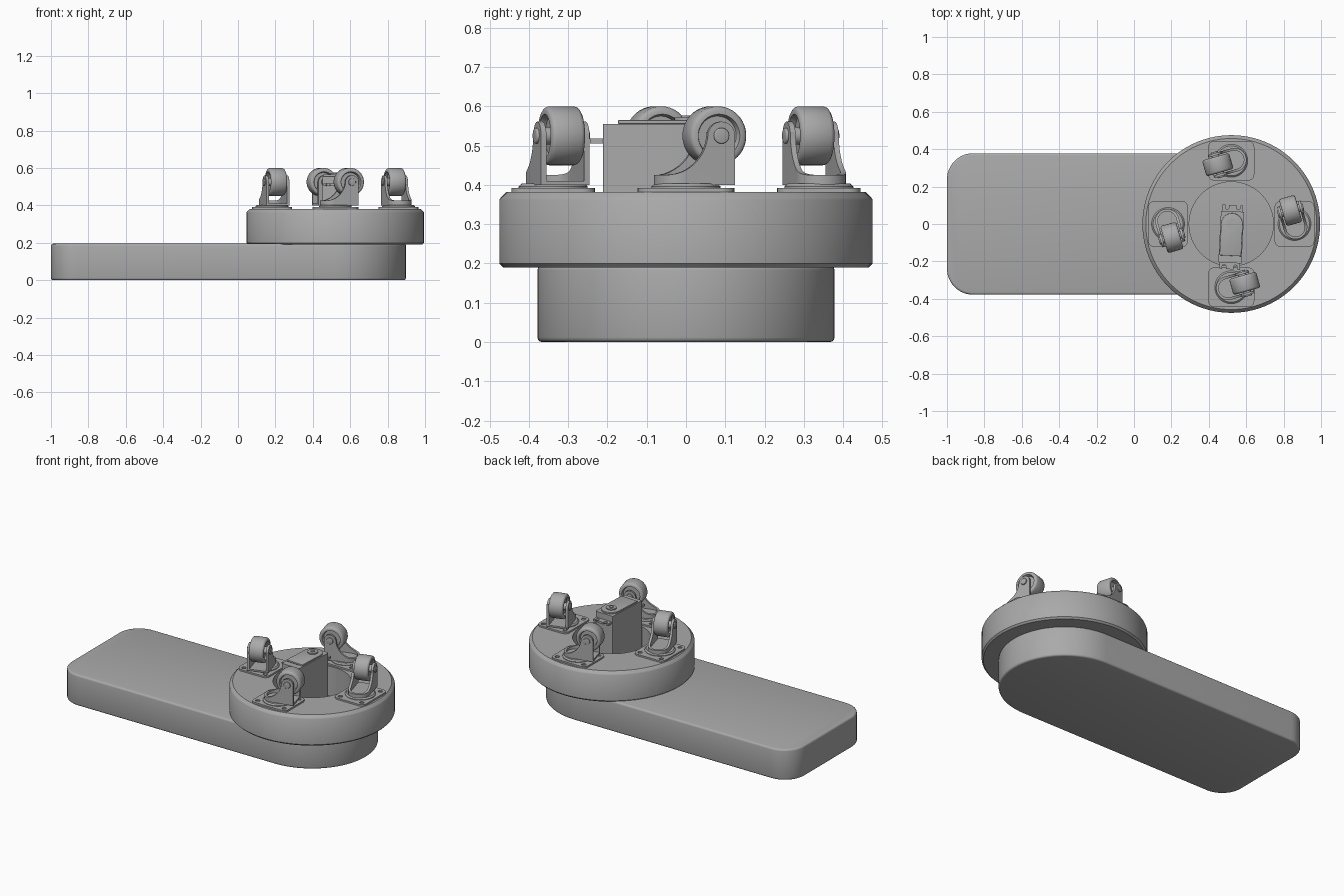
import bpy, bmesh
from math import pi, sin, cos, radians
from mathutils import Matrix

if "Cube" in bpy.data.objects:
    bpy.data.objects.remove(bpy.data.objects["Cube"])

gray = bpy.data.materials.new("plain gray")
gray.use_nodes = True
gray.diffuse_color = (0.4, 0.4, 0.4, 1)
gray.node_tree.nodes["Principled BSDF"].inputs["Base Color"].default_value = (0.4, 0.4, 0.4, 1)

T = Matrix.Translation
HUB_X = 0.52


def activate(ob):
    bpy.ops.object.select_all(action='DESELECT')
    ob.select_set(True)
    bpy.context.view_layer.objects.active = ob


def apply_mod(ob, kind, **settings):
    mod = ob.modifiers.new(kind, kind)
    for key, value in settings.items():
        setattr(mod, key, value)
    activate(ob)
    bpy.ops.object.modifier_apply(modifier=mod.name)


def finish(bm, name, bevel=0):
    bmesh.ops.recalc_face_normals(bm, faces=bm.faces)
    mesh = bpy.data.meshes.new(name)
    bm.to_mesh(mesh)
    bm.free()
    mesh.materials.append(gray)
    ob = bpy.data.objects.new(name, mesh)
    bpy.context.collection.objects.link(ob)
    if bevel:
        apply_mod(ob, 'BEVEL', width=bevel, segments=3, limit_method='ANGLE', angle_limit=radians(50))
    activate(ob)
    bpy.ops.object.shade_smooth_by_angle(angle=radians(35))
    return ob


def arc(cx, cy, r, a0, a1, n=12):
    """Points on an arc, angles in degrees."""
    return [(cx + r * cos(radians(a0 + (a1 - a0) * i / n)),
             cy + r * sin(radians(a0 + (a1 - a0) * i / n))) for i in range(n + 1)]


def rounded_rect(hx, hy, r):
    pts = []
    for i, (sx, sy) in enumerate([(1, 1), (-1, 1), (-1, -1), (1, -1)]):
        pts += arc(sx * (hx - r), sy * (hy - r), r, 90 * i, 90 * i + 90, 6)
    return pts


def prism(name, outline, z0, z1, bevel=0, matrix=None):
    """Extrude an xy outline from z0 to z1."""
    bm = bmesh.new()
    face = bm.faces.new([bm.verts.new((x, y, z0)) for x, y in outline])
    new = bmesh.ops.extrude_face_region(bm, geom=[face])["geom"]
    bmesh.ops.translate(bm, vec=(0, 0, z1 - z0), verts=[v for v in new if isinstance(v, bmesh.types.BMVert)])
    if matrix:
        bm.transform(matrix)
    return finish(bm, name, bevel)


def lathe(name, profile, steps, matrix=None):
    """Spin a closed (radius, z) profile about z."""
    bm = bmesh.new()
    verts = [bm.verts.new((r, 0, z)) for r, z in profile]
    edges = [bm.edges.new((verts[i - 1], verts[i])) for i in range(len(verts))]
    bmesh.ops.spin(bm, geom=verts + edges, axis=(0, 0, 1), cent=(0, 0, 0),
                   angle=2 * pi, steps=steps, use_merge=True)
    bmesh.ops.remove_doubles(bm, verts=bm.verts, dist=1e-5)
    if matrix:
        bm.transform(matrix)
    return finish(bm, name)


def boolean(ob, other, operation):
    apply_mod(ob, 'BOOLEAN', object=other, operation=operation, solver='EXACT')
    bpy.data.objects.remove(other)


# Long base with a round end
base = (arc(HUB_X, 0, 0.378, -90, 90, 48)
        + arc(-0.86, 0.238, 0.14, 90, 180) + arc(-0.86, -0.238, 0.14, 180, 270))
prism("base_arm", base, 0, 0.195, 0.012)

# Turntable ring with an open centre
ring = [(0.225, 0.19), (0.465, 0.19), (0.475, 0.2), (0.475, 0.362),
        (0.471, 0.368), (0.457, 0.382), (0.225, 0.382)]
lathe("turntable_ring", ring, 96).location.x = HUB_X

# Motor in the centre, slightly turned
turn = T((HUB_X, -0.07, 0)) @ Matrix.Rotation(radians(-3), 4, 'Z')
prism("motor_body", rounded_rect(0.062, 0.138, 0.004), 0.195, 0.555, 0, turn)
cap = arc(0, 0.07, 0.058, 0, 180) + [(-0.058, -0.1), (0.058, -0.1)]
prism("motor_cap", cap, 0.555, 0.565, 0.002, turn)
prism("motor_shaft", arc(0, 0.07, 0.03, 0, 345, 23), 0.565, 0.572, 0, turn)
prism("motor_screw", arc(0, 0.07, 0.012, 0, 345, 23), 0.572, 0.576, 0, turn)
for side, label in ((1, "back"), (-1, "front")):
    # Slotted mounting ear
    ear = [(-0.055, 0.13), (0.055, 0.13), (0.055, 0.172)]
    for cx in (0.03, -0.03):
        ear += [(cx + 0.01, 0.172)] + arc(cx, 0.158, 0.01, 0, -180, 8) + [(cx - 0.01, 0.172)]
    ear += [(-0.055, 0.172)]
    prism(label + "_motor_ear", [(x, side * y) for x, y in ear], 0.505, 0.518, 0, turn)

# Caster pieces, built once about the swivel axis
plate = prism("caster_plate", rounded_rect(0.123, 0.106, 0.032), 0.375, 0.392)
for sx in (-1, 1):
    for sy in (-1, 1):
        hole = prism("hole_cutter", arc(sx * 0.093, sy * 0.075, 0.013, 0, 337.5, 15), 0.385, 0.5)
        boolean(plate, hole, 'DIFFERENCE')

swivel = lathe("caster_swivel", [(0, 0.385), (0.088, 0.385), (0.088, 0.396), (0.08, 0.403), (0, 0.403)], 40)

# Fork: U-shaped wall trimmed to a curved side profile
wall = ([(0.113, 0.064)] + arc(-0.018, 0, 0.064, 90, 270, 20) + [(0.113, -0.064), (0.113, -0.05)]
        + arc(-0.018, 0, 0.05, 270, 90, 20) + [(0.113, 0.05)])
fork = prism("caster_fork", wall, 0.4, 0.6)
side = ([(-0.1, 0.39), (0.112, 0.39)] + arc(0.076, 0.525, 0.036, 0, 165)
        + arc(-0.07, 0.535, 0.11, 0, -90) + [(-0.1, 0.425)])
trim = prism("fork_trim", side, -0.2, 0.2, 0, Matrix.Rotation(pi / 2, 4, 'X'))
boolean(fork, trim, 'INTERSECT')
floor = [(0.113, 0.058)] + arc(-0.018, 0, 0.058, 90, 270, 20) + [(0.113, -0.058)]
fork_floor = prism("caster_fork_floor", floor, 0.4, 0.41)

# Wheel and axle
axle_place = T((0.075, 0, 0.525)) @ Matrix.Rotation(pi / 2, 4, 'X')
half = [(0.022, 0.046), (0.022, 0.028), (0.05, 0.028), (0.055, 0.044),
        (0.066, 0.044), (0.072, 0.04), (0.075, 0.033)]
tire = [(0, 0.046)] + half + [(r, -z) for r, z in reversed(half)] + [(0, -0.046)]
wheel = lathe("caster_wheel", tire, 48, axle_place)
axle = prism("caster_axle", arc(0, 0, 0.02, 0, 345, 23), -0.071, 0.071, 0.003, axle_place)

# Four casters around the ring
steer = Matrix.Rotation(radians(16), 4, 'Z')
for part in (plate, swivel, fork, fork_floor, wheel, axle):
    for k, label in enumerate(("front", "left", "back", "right")):
        ob = part if k == 0 else part.copy()
        if k:
            bpy.context.collection.objects.link(ob)
        place = T((HUB_X, 0, 0)) @ Matrix.Rotation(k * pi / 2, 4, 'Z') @ T((0, -0.338, 0))
        ob.matrix_world = place if part is plate else place @ steer
        ob.name = label + "_" + part.data.name

for ob in (fork, plate):
    activate(ob)
    bpy.ops.object.shade_smooth_by_angle(angle=radians(35))
